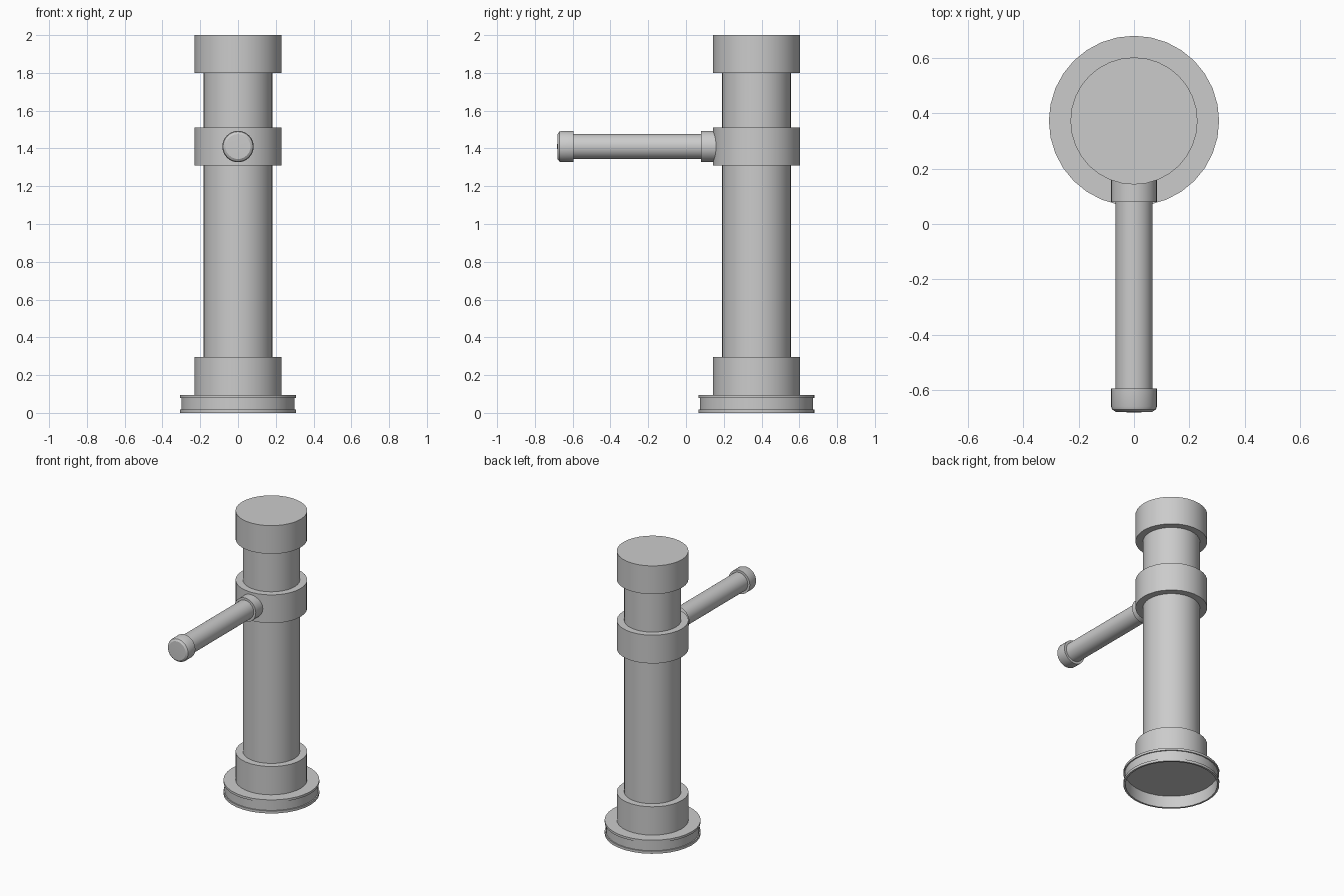
import bpy, math
from mathutils import Matrix

cube = bpy.data.objects.get("Cube")
if cube:
    bpy.data.objects.remove(cube, do_unlink=True)

GREY = (0.6, 0.6, 0.6, 1)
metal = bpy.data.materials.new("brushed_grey")
metal.use_nodes = True
metal.diffuse_color = GREY
metal.node_tree.nodes["Principled BSDF"].inputs["Base Color"].default_value = GREY

SIDES = 32
COLUMN_Y = 0.373
HANDLE_Z = 1.41
UPRIGHT = Matrix.Translation((0, COLUMN_Y, 0))
# Lathe axis turned to point forward (-y) at handle height
FORWARD = Matrix.Translation((0, 0, HANDLE_Z)) @ Matrix.Rotation(math.pi / 2, 4, 'X')


def lathe(name, profile, place):
    """Revolve (radius, height) points; a zero radius closes to the axis."""
    verts, faces, rings = [], [], []
    for r, h in profile:
        start = len(verts)
        count = SIDES if r > 0 else 1
        for i in range(count):
            a = 2 * math.pi * i / SIDES
            verts.append(place @ Matrix.Rotation(a, 4, 'Z') @ Matrix.Translation((r, 0, h)).translation)
        rings.append([start + i % count for i in range(SIDES)])
    for low, high in zip(rings, rings[1:]):
        for i in range(SIDES):
            j = (i + 1) % SIDES
            quad = [low[i], low[j], high[j], high[i]]
            faces.append(list(dict.fromkeys(quad)))
    mesh = bpy.data.meshes.new(name)
    mesh.from_pydata(verts, [], faces)
    mesh.materials.append(metal)
    obj = bpy.data.objects.new(name, mesh)
    bpy.context.collection.objects.link(obj)
    bpy.ops.object.select_all(action='DESELECT')
    obj.select_set(True)
    bpy.context.view_layer.objects.active = obj
    bpy.ops.object.shade_smooth_by_angle(angle=math.radians(30))
    return obj


def cylinder(name, radius, low, high, place):
    return lathe(name, [(0, low), (radius, low), (radius, high), (0, high)], place)


# Hollow base with a lip above and below a shallow groove
lathe("base_flange", [
    (0, 0.085), (0.295, 0.085), (0.295, 0.0), (0.308, 0.0), (0.308, 0.018),
    (0.3, 0.018), (0.3, 0.08), (0.308, 0.08), (0.308, 0.096), (0, 0.096)], UPRIGHT)

# Column and its three collars
cylinder("column", 0.183, 0.09, 1.9, UPRIGHT)
for name, low in (("lower_collar", 0.096), ("handle_collar", 1.31), ("top_cap", 1.8)):
    cylinder(name, 0.23, low, 1.51 if name == "handle_collar" else low + 0.2, UPRIGHT)

# Handle reaching forward, with a socket and a rounded end knob
cylinder("handle_socket", 0.083, -0.2, -0.08, FORWARD)
cylinder("handle_rod", 0.067, -0.12, 0.62, FORWARD)
lathe("handle_knob", [
    (0, 0.595), (0.083, 0.595), (0.083, 0.66), (0.079, 0.671),
    (0.066, 0.68), (0, 0.682)], FORWARD)
